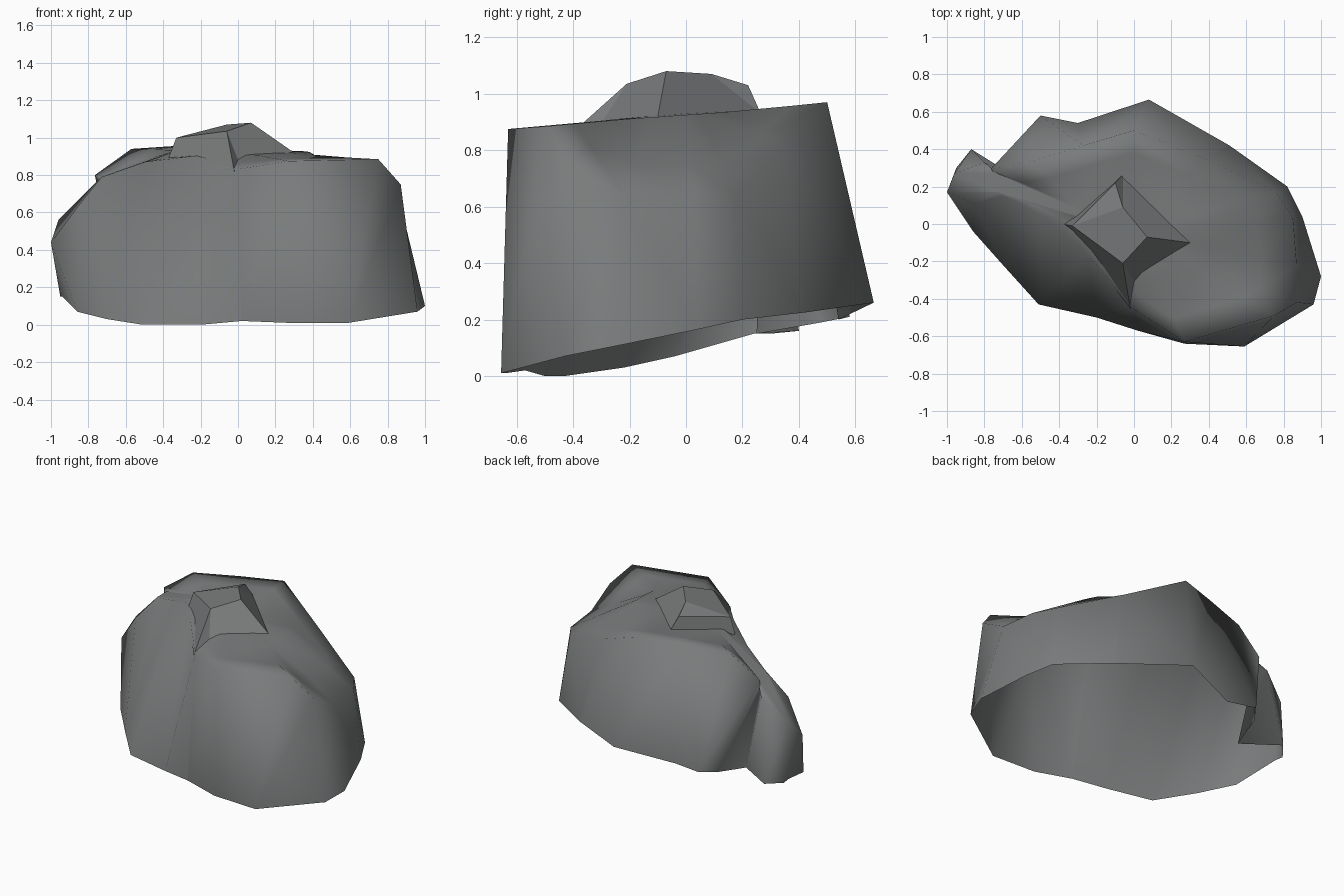
import bpy, bmesh
from mathutils import Vector

if "Cube" in bpy.data.objects:
    bpy.data.objects.remove(bpy.data.objects["Cube"])

# One flat stone colour
stone = bpy.data.materials.new("dark_grey_stone")
stone.diffuse_color = (0.19, 0.198, 0.2, 1)
stone.use_nodes = True
stone.node_tree.nodes["Principled BSDF"].inputs["Base Color"].default_value = stone.diffuse_color


def finish(bm, name, smooth):
    for f in bm.faces:
        f.smooth = smooth
    me = bpy.data.meshes.new(name)
    bm.to_mesh(me)
    bm.free()
    me.materials.append(stone)
    ob = bpy.data.objects.new(name, me)
    bpy.context.collection.objects.link(ob)
    return ob


def bridge(bm, a, b):
    n = len(a)
    for i in range(n):
        j = (i + 1) % n
        bm.faces.new((a[i], a[j], b[j], b[i]))


# Boulder shell, open underneath: foot and shoulder points, counter-clockwise
columns = [
    ((.59, -.655, .01), (.75, -.49, .885)),
    ((.96, -.43, .07), (.87, -.42, .75)),
    ((1, -.28, .10), (.87, -.22, .64)),
    ((.90, .04, .165), (.85, .03, .63)),
    ((.82, .20, .20), (.76, .17, .64)),
    ((.51, .42, .225), (.37, .35, .80)),
    ((.08, .665, .26), (0, .50, .97)),
    ((-.30, .54, .20), (-.27, .42, .96)),
    ((-.50, .58, .21), (-.57, .33, .94)),
    ((-.57, .48, .19), (-.765, .295, .80)),
    ((-.63, .25, .15), (-.75, .27, .72)),
    ((-.87, .40, .16), (-.80, .33, .70)),
    ((-.95, .30, .15), (-.96, .27, .56)),
    ((-.94, .24, .15), (-1, .17, .44)),
    ((-.86, -.04, .07), (-.85, .11, .64)),
    ((-.70, -.22, .03), (-.70, .15, .80)),
    ((-.51, -.43, 0), (-.50, .05, .87)),
    ((-.20, -.50, 0), (-.25, -.16, .90)),
    ((.02, -.57, .02), (-.01, -.45, .83)),
    ((.27, -.64, .01), (.27, -.63, .875)),
]
bm = bmesh.new()
foot = [bm.verts.new(c[0]) for c in columns]
shoulder = [bm.verts.new(c[1]) for c in columns]
# Brow is part way up the top, but cuts straight across behind the low left ledge
brow, inner = [], []
for _, s in columns:
    x, y, z = s
    ledge = x < -.72 and z < .78
    x = max(x, -.73)
    if ledge:
        y = min(max(y, .17), .27)
    yy = -.05 + (y + .05) * .45
    top = Vector((x * .45, yy, .925 + .07 * yy))
    edge = Vector((x, y, .79)) if ledge else Vector(s).lerp(top, .4)
    inner.append(bm.verts.new(top))
    brow.append(bm.verts.new(edge))
bridge(bm, foot, shoulder)
bridge(bm, shoulder, brow)
bridge(bm, brow, inner)
centre = bm.verts.new((0, -.05, .93))
for i in range(len(inner)):
    bm.faces.new((inner[i - 1], inner[i], centre))
bmesh.ops.triangulate(bm, faces=[f for f in bm.faces if len(f.verts) > 3])
# Crisp back-right corner and front crease
for e in bm.edges:
    if set(e.verts) in ({foot[5], shoulder[5]}, {foot[18], shoulder[18]}):
        e.smooth = False
finish(bm, "boulder", True)

# Small faceted stone cap on top, open where it meets the boulder
bm = bmesh.new()
west, south, dip, east, north = [bm.verts.new(p) for p in (
    (-.38, 0, .87), (-.02, -.45, .82), (0, -.31, .88), (.30, -.10, .92),
    (-.06, .265, .93))]
w, s, e, ridge, n = [bm.verts.new(p) for p in (
    (-.33, -.01, 1.0), (-.06, -.21, 1.035), (.07, -.07, 1.08),
    (-.06, .09, 1.07), (-.10, .22, 1.03))]
for face in ((west, south, s, w), (south, dip, s), (dip, east, e, s),
             (east, north, ridge, e), (north, n, ridge), (north, west, w, n),
             (w, s, e, ridge), (w, ridge, n)):
    bm.faces.new(face)
finish(bm, "cap_stone", False)
